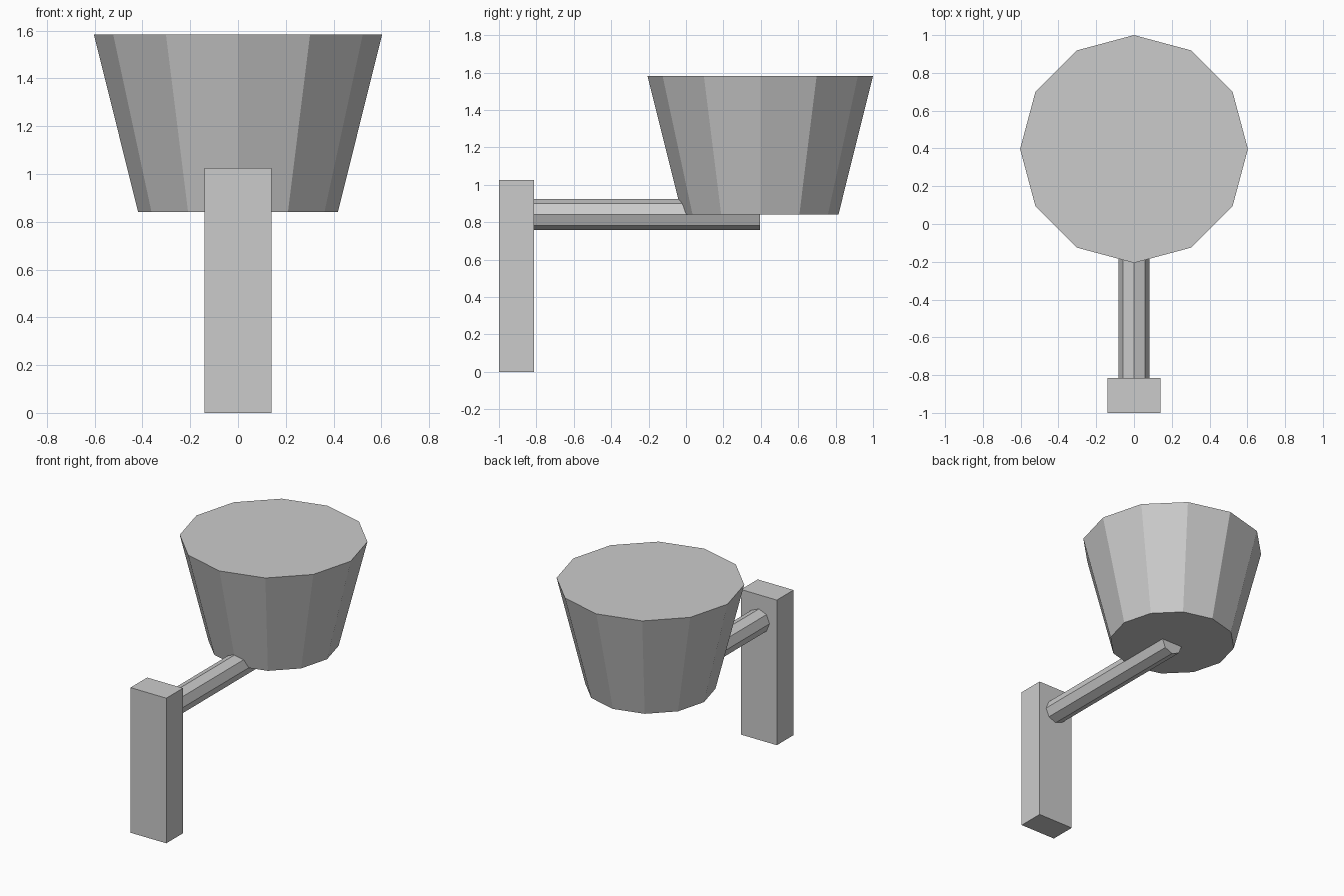
import bpy
import math

if "Cube" in bpy.data.objects:
    bpy.data.objects.remove(bpy.data.objects["Cube"])

grey = bpy.data.materials.new("light_grey")
grey.diffuse_color = (0.6, 0.6, 0.6, 1.0)
grey.use_nodes = True
grey.node_tree.nodes["Principled BSDF"].inputs["Base Color"].default_value = grey.diffuse_color


def finish(name):
    obj = bpy.context.object
    obj.name = name
    obj.data.materials.append(grey)
    return obj


# Upright mounting post
bpy.ops.mesh.primitive_cube_add(size=1, location=(0, -0.907, 0.5125))
post = finish("wall_post")
post.scale = (0.28, 0.186, 1.025)

# Octagonal arm from the post to the middle of the shade
start, end = -0.83, 0.395
bpy.ops.mesh.primitive_cylinder_add(
    vertices=8, radius=0.083, depth=end - start,
    location=(0, (start + end) / 2, 0.842), rotation=(math.pi / 2, 0, 0))
finish("support_arm")

# Twelve-sided flared shade, closed at both ends
bpy.ops.mesh.primitive_cone_add(
    vertices=12, radius1=0.418, radius2=0.603, depth=0.742,
    location=(0, 0.397, 1.212))
finish("flared_shade")
